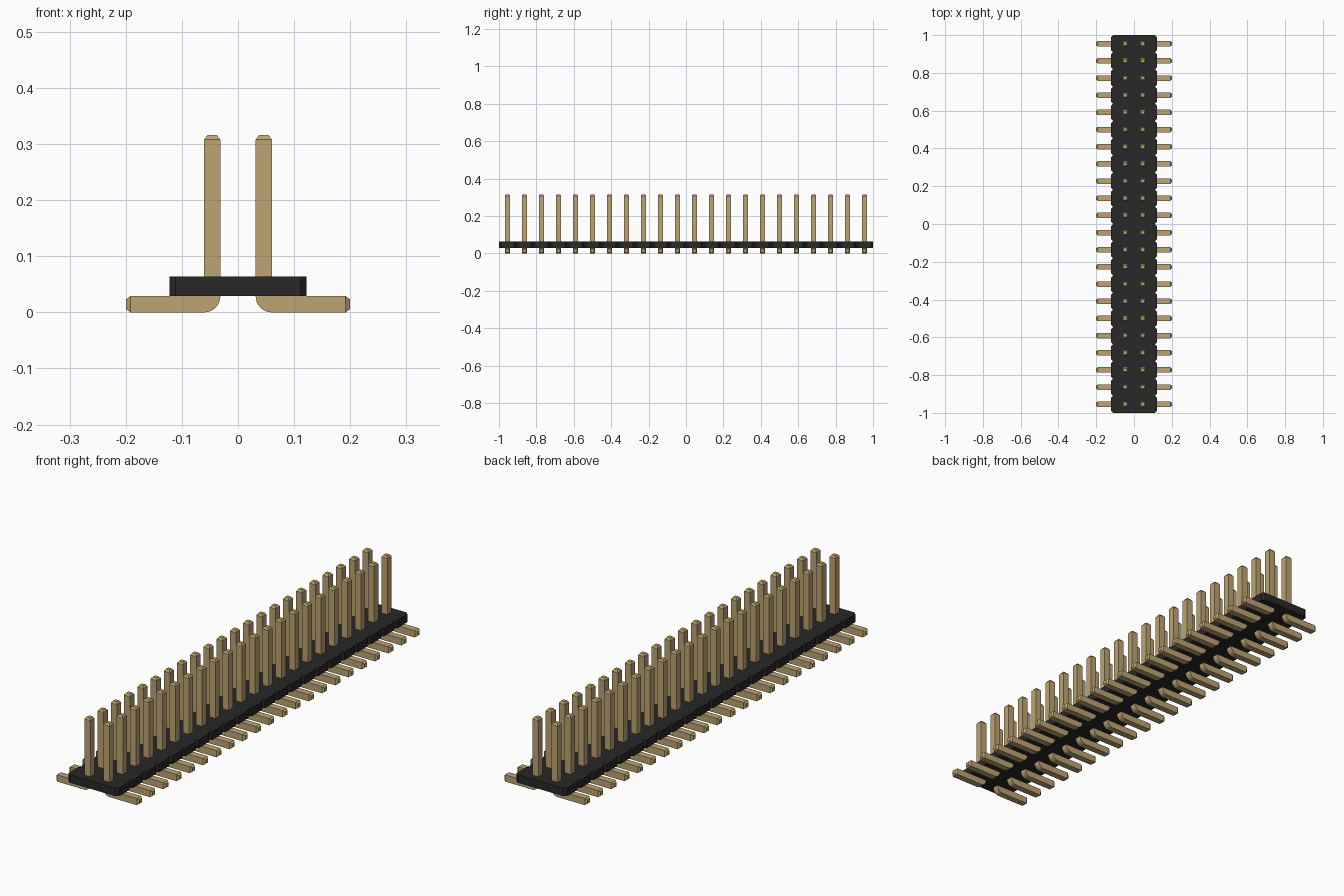
import bpy, bmesh
from math import sin, cos, pi, radians
from mathutils import Vector

if "Cube" in bpy.data.objects:
    bpy.data.objects.remove(bpy.data.objects["Cube"])

ROWS = 22
PITCH = 2 / ROWS
FIRST_Y = -1 + PITCH / 2
BODY_X, BODY_BOTTOM, BODY_TOP = 0.122, 0.029, 0.064
CHAMFER = 0.011
PIN = 0.029                       # pin thickness
PIN_X = 0.046                     # centre of each upright
TIP, TIP_SCALE = 0.008, 0.58      # tapered pin ends


def make_material(name, color):
    mat = bpy.data.materials.new(name)
    mat.use_nodes = True
    mat.diffuse_color = color
    bsdf = mat.node_tree.nodes["Principled BSDF"]
    bsdf.inputs["Base Color"].default_value = color
    return mat


def make_object(name, bm, mat):
    bmesh.ops.remove_doubles(bm, verts=bm.verts, dist=0.0001)
    bmesh.ops.recalc_face_normals(bm, faces=bm.faces)
    mesh = bpy.data.meshes.new(name)
    bm.to_mesh(mesh)
    bm.free()
    mesh.materials.append(mat)
    obj = bpy.data.objects.new(name, mesh)
    bpy.context.collection.objects.link(obj)
    return obj


black = make_material("black plastic", (0.021, 0.021, 0.021, 1))
gold = make_material("gold metal", (0.51, 0.37, 0.165, 1))

# Housing: one long outline with a chamfered notch between rows
right_side = []
for row in range(ROWS):
    y0 = -1 + row * PITCH
    y1 = y0 + PITCH
    right_side += [(BODY_X - CHAMFER, y0), (BODY_X, y0 + CHAMFER),
                   (BODY_X, y1 - CHAMFER)]
right_side.append((BODY_X - CHAMFER, 1))
outline = right_side + [(-x, y) for x, y in reversed(right_side)]

bm = bmesh.new()
base = bm.faces.new([bm.verts.new((x, y, BODY_BOTTOM)) for x, y in outline])
top = bmesh.ops.extrude_face_region(bm, geom=[base])["geom"]
bmesh.ops.translate(bm, vec=(0, 0, BODY_TOP - BODY_BOTTOM),
                    verts=[v for v in top if isinstance(v, bmesh.types.BMVert)])
make_object("housing", bm, black)

# Pin path: (centre x, centre z, angle of inner side, section scale)
half = PIN / 2
bend_x = PIN_X + half
path = [(0.2, half, pi / 2, TIP_SCALE), (0.2 - TIP, half, pi / 2, 1)]
for step in range(9):
    a = pi / 2 * (1 - step / 8)
    path.append((bend_x - half * cos(a), PIN - half * sin(a), a, 1))
path += [(PIN_X, 0.316 - TIP, 0, 1), (PIN_X, 0.316, 0, TIP_SCALE)]

# Sweep a square section along the path
bm = bmesh.new()
rings = []
for x, z, a, scale in path:
    side = Vector((cos(a), 0, sin(a))) * half * scale
    across = Vector((0, half * scale, 0))
    centre = Vector((x, FIRST_Y, z))
    rings.append([bm.verts.new(centre + side * s + across * t)
                  for s, t in ((1, 1), (1, -1), (-1, -1), (-1, 1))])
for low, high in zip(rings, rings[1:]):
    for i in range(4):
        j = (i + 1) % 4
        bm.faces.new((low[i], low[j], high[j], high[i]))
bm.faces.new(rings[0])
bm.faces.new(rings[-1])
pins = make_object("pins", bm, gold)

# Smooth the bend only
bpy.context.view_layer.objects.active = pins
pins.select_set(True)
bpy.ops.object.shade_smooth_by_angle(angle=radians(25))

# Repeat the pin on both sides and along every row
mirror = pins.modifiers.new("both sides", 'MIRROR')
mirror.use_axis = (True, False, False)
mirror.use_mirror_merge = False
array = pins.modifiers.new("rows", 'ARRAY')
array.count = ROWS
array.use_relative_offset = False
array.use_constant_offset = True
array.constant_offset_displace = (0, PITCH, 0)
